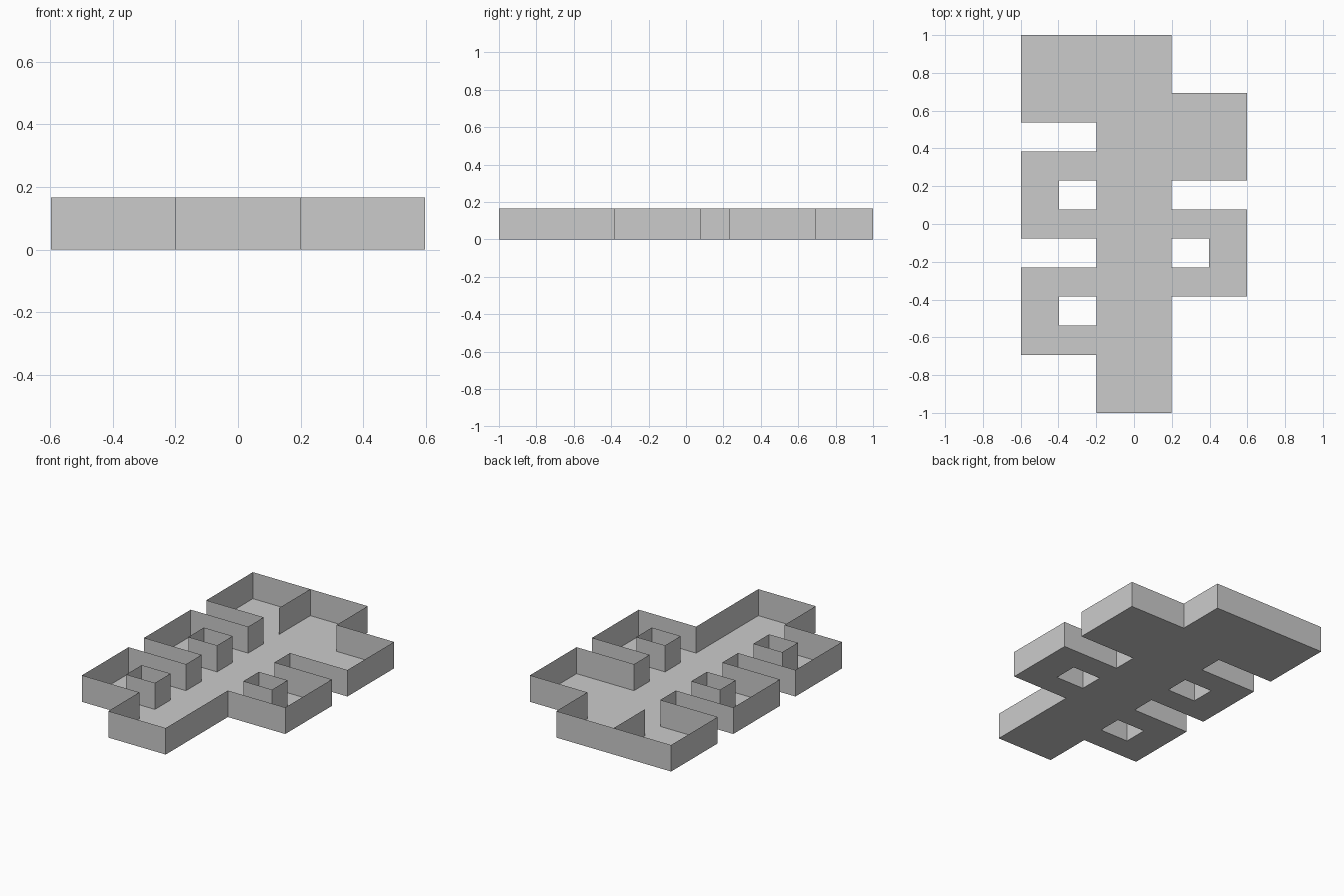
import bpy
import bmesh
import math

if "Cube" in bpy.data.objects:
    bpy.data.objects.remove(bpy.data.objects["Cube"], do_unlink=True)

# Floor plan, back row first; each # is one floor cell
PLAN = [
    "####..",
    "####..",
    "######",
    "..####",
    "######",
    "#.##..",
    "######",
    "..##.#",
    "######",
    "#.##..",
    "####..",
    "..##..",
    "..##..",
]
CELL_X = 0.199
CELL_Y = 2 / len(PLAN)
HEIGHT = 0.166

grey = bpy.data.materials.new("plain grey")
grey.use_nodes = True
colour = (0.6, 0.6, 0.6, 1)
grey.diffuse_color = colour
grey.node_tree.nodes["Principled BSDF"].inputs["Base Color"].default_value = colour


def corner(col, row, z=0):
    return ((col - 3) * CELL_X, 1 - row * CELL_Y, z)


def add_object(name, bm):
    bmesh.ops.recalc_face_normals(bm, faces=bm.faces)
    mesh = bpy.data.meshes.new(name)
    bm.to_mesh(mesh)
    bm.free()
    mesh.materials.append(grey)
    obj = bpy.data.objects.new(name, mesh)
    bpy.context.collection.objects.link(obj)


# Floor cells, with thin walls raised along every open edge
bm = bmesh.new()
for row, line in enumerate(PLAN):
    for col, mark in enumerate(line):
        if mark == "#":
            ring = [(col, row), (col, row + 1), (col + 1, row + 1), (col + 1, row)]
            bm.faces.new([bm.verts.new(corner(*p)) for p in reversed(ring)])
bmesh.ops.remove_doubles(bm, verts=bm.verts, dist=0.001)
rim = [e for e in bm.edges if e.is_boundary]
raised = bmesh.ops.extrude_edge_only(bm, edges=rim)["geom"]
bmesh.ops.translate(bm, vec=(0, 0, HEIGHT),
                    verts=[g for g in raised if isinstance(g, bmesh.types.BMVert)])
bmesh.ops.dissolve_limit(bm, angle_limit=math.radians(1),
                         verts=bm.verts, edges=bm.edges)
add_object("floor_and_walls", bm)

# Short partition standing inside the back room
bm = bmesh.new()
ends = [(2, 0, 0), (2, 2, 0), (2, 2, HEIGHT), (2, 0, HEIGHT)]
bm.faces.new([bm.verts.new(corner(*p)) for p in ends])
add_object("back_partition", bm)
